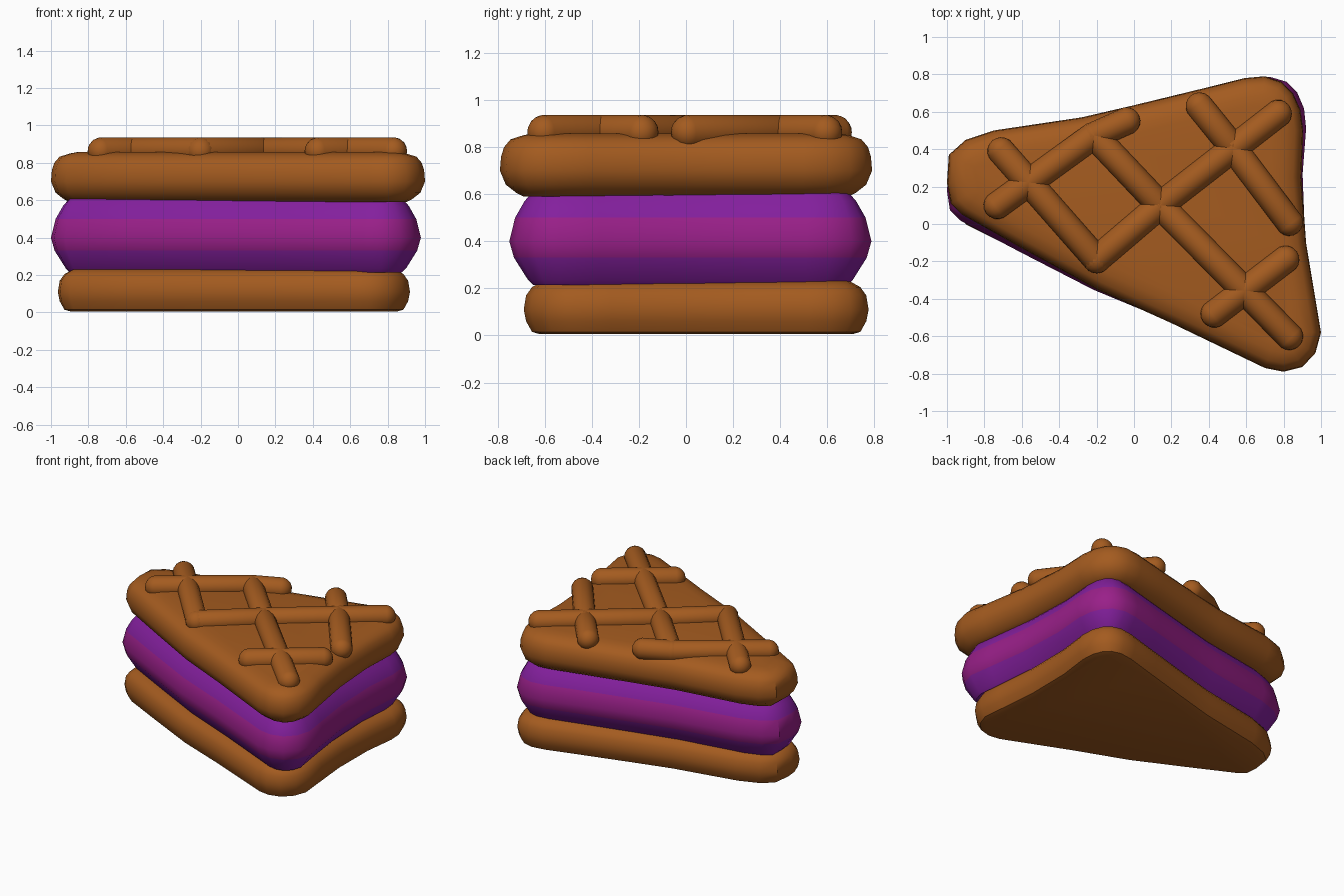
import bpy
import bmesh
from math import atan2
from mathutils import Vector, Matrix

cube = bpy.data.objects.get("Cube")
if cube:
    bpy.data.objects.remove(cube)


def make_material(name, colour):
    mat = bpy.data.materials.new(name)
    mat.use_nodes = True
    mat.diffuse_color = (*colour, 1)
    mat.node_tree.nodes["Principled BSDF"].inputs["Base Color"].default_value = (*colour, 1)
    return mat


waffle = make_material("waffle brown", (0.37, 0.105, 0.014))
magenta = make_material("filling magenta", (0.32, 0.014, 0.25))
violet = make_material("filling violet", (0.23, 0.014, 0.34))

# Rounded triangular slice outline, counter-clockwise
OUTLINE = [Vector(p) for p in (
    (-1, .22), (-.98, .11), (-.92, .05), (-.6, -.13), (-.2, -.35), (.2, -.53),
    (.7, -.77), (.8, -.79), (.9, -.765), (.97, -.69), (1, -.58), (.97, -.4),
    (.92, -.1), (.895, .25), (.905, .5), (.89, .61), (.85, .7), (.79, .76), (.7, .79),
    (.59, .78), (.35, .72), (0, .635), (-.28, .57), (-.75, .5), (-.9, .45), (-.99, .37))]


def inset(points, amount):
    """Move every outline point inward along its normal."""
    result = []
    for i, p in enumerate(points):
        before = (p - points[i - 1]).normalized()
        after = (points[(i + 1) % len(points)] - p).normalized()
        normal = Vector((-before.y - after.y, before.x + after.x)).normalized()
        result.append(p + normal * amount)
    return result


def link(name, bm, materials):
    mesh = bpy.data.meshes.new(name)
    bmesh.ops.recalc_face_normals(bm, faces=bm.faces)
    bm.to_mesh(mesh)
    bm.free()
    for mat in materials:
        mesh.materials.append(mat)
    obj = bpy.data.objects.new(name, mesh)
    bpy.context.collection.objects.link(obj)
    return obj


def layer(name, points, profile, materials, rule=lambda z: 0):
    """Stack inset outlines; the profile lists (height, inset) pairs."""
    bm = bmesh.new()
    rings = [[bm.verts.new((p.x, p.y, z)) for p in inset(points, d)] for z, d in profile]
    for low, high in zip(rings, rings[1:]):
        for i in range(len(low)):
            bm.faces.new((low[i - 1], low[i], high[i], high[i - 1]))
    bm.faces.new(rings[0])
    bm.faces.new(rings[-1])
    for face in bm.faces:
        face.material_index = rule(face.calc_center_median().z)
    return link(name, bm, materials)


# Bottom waffle, smaller than the top one and slightly skewed
base = [Vector((.972 * p.x + .077 * p.y - .008, .055 * p.x + .93 * p.y + .002)) for p in OUTLINE]
parts = [layer("bottom_waffle", base,
               [(0.005, .07), (.015, .035), (.06, .01), (.11, 0), (.17, .01), (.205, .035), (.23, .08)],
               [waffle])]

# Filling with a magenta band between two violet bands
middle = [Vector((1.003 * p.x + .035 * p.y - .005, .03 * p.x + .975 * p.y - .004)) for p in OUTLINE]
parts.append(layer("filling", middle,
                   [(.215, .1), (.235, .08), (.33, .02), (.4, 0), (.5, .025), (.57, .065), (.61, .1)],
                   [magenta, violet], lambda z: 0 if .33 < z < .5 else 1))

# Top waffle
parts.append(layer("top_waffle", OUTLINE,
                   [(.59, .1), (.605, .07), (.64, .025), (.7, 0), (.76, .005), (.8, .018),
                    (.832, .045), (.85, .1), (.858, .15)], [waffle]))


def bar(name, start, end, radius=.074, height=.863):
    """Capsule lying half sunk in the top waffle."""
    a, b = Vector(start), Vector(end)
    span = b - a
    bm = bmesh.new()
    bmesh.ops.create_uvsphere(bm, u_segments=16, v_segments=9, radius=radius)
    for v in bm.verts:
        if v.co.z > 0:
            v.co.z += span.length
    turn = Matrix.Rotation(atan2(span.y, span.x), 4, "Z")
    lay = Matrix(((0, 0, 1, 0), (0, 1, 0, 0), (-1, 0, 0, 0), (0, 0, 0, 1)))
    bm.transform(Matrix.Translation((a.x, a.y, height)) @ turn @ lay)
    return link(name, bm, [waffle])


# Crossing grid bars
for number, (start, end) in enumerate((
        ((-.71, .39), (-.2, -.19)),
        ((-.73, .1), (-.22, .47)),
        ((-.22, .47), (-.04, .55)),
        ((-.21, .47), (.14, .1)),
        ((.14, .1), (.83, -.6)),
        ((-.2, -.19), (.14, .1)),
        ((.14, .1), (.77, .59)),
        ((.35, .63), (.52, .42)),
        ((.52, .42), (.83, .01)),
        ((.43, -.48), (.81, -.19))), 1):
    parts.append(bar(f"grid_bar_{number}", start, end))

# Smooth shading with sharp creases kept
bpy.ops.object.select_all(action="DESELECT")
for part in parts:
    part.select_set(True)
bpy.context.view_layer.objects.active = parts[0]
bpy.ops.object.shade_smooth_by_angle(angle=.7)
